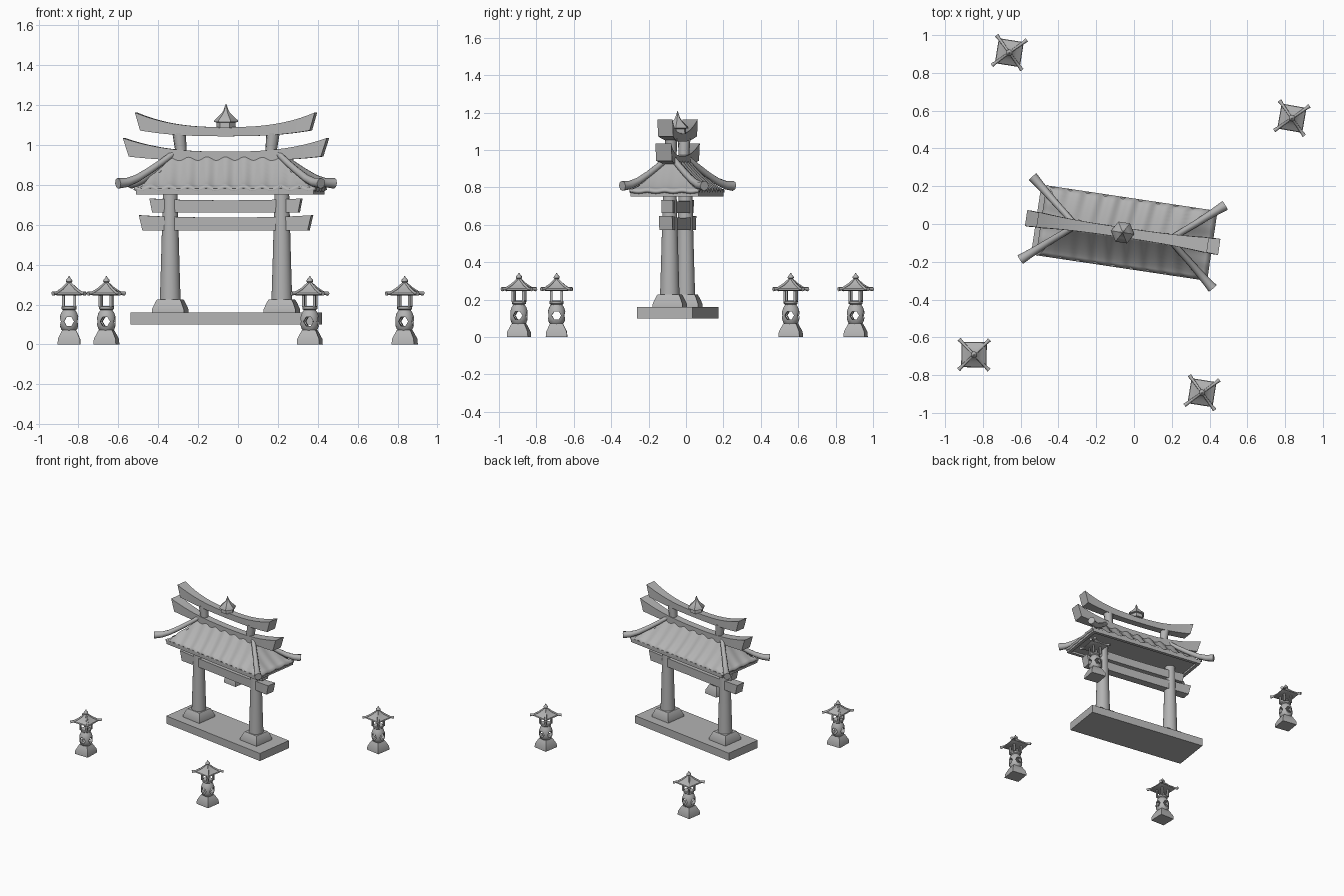
import bpy, bmesh, math
from mathutils import Matrix, Vector

if "Cube" in bpy.data.objects:
    bpy.data.objects.remove(bpy.data.objects["Cube"])

stone = bpy.data.materials.new("grey_stone")
stone.diffuse_color = (0.45, 0.45, 0.45, 1)
stone.use_nodes = True
stone.node_tree.nodes["Principled BSDF"].inputs["Base Color"].default_value = stone.diffuse_color


def place(name, data, matrix, angle=35):
    ob = bpy.data.objects.new(name, data)
    bpy.context.collection.objects.link(ob)
    if not data.materials:
        data.materials.append(stone)
    ob.matrix_world = matrix
    if ob.type == 'MESH':
        bpy.ops.object.select_all(action='DESELECT')
        ob.select_set(True)
        bpy.context.view_layer.objects.active = ob
        bpy.ops.object.shade_smooth_by_angle(angle=math.radians(angle))
    return ob


def to_mesh(name, bm):
    bmesh.ops.recalc_face_normals(bm, faces=bm.faces)
    me = bpy.data.meshes.new(name)
    bm.to_mesh(me)
    bm.free()
    return me


def skin(rings):
    """Closed solid through equal-length rings of points."""
    bm = bmesh.new()
    vs = [[bm.verts.new(p) for p in r] for r in rings]
    n = len(vs[0])
    for a, b in zip(vs, vs[1:]):
        for i in range(n):
            bm.faces.new((a[i], a[(i + 1) % n], b[(i + 1) % n], b[i]))
    bm.faces.new(vs[0])
    bm.faces.new(vs[-1])
    return bm


def lathe(name, profile, sides):
    """Profile of (radius, z); four sides means half-widths of a square."""
    k, off = (math.sqrt(2), math.pi / 4) if sides == 4 else (1, 0)
    return to_mesh(name, skin([[(r * k * math.cos(off + i * math.tau / sides),
                                 r * k * math.sin(off + i * math.tau / sides), z)
                                for i in range(sides)] for r, z in profile]))


def box(name, hx, hy, z0, z1):
    return to_mesh(name, skin([[(-hx, -hy, z), (hx, -hy, z), (hx, hy, z), (-hx, hy, z)]
                               for z in (z0, z1)]))


def beam(name, length, slant, low, low_end, high, high_end, w, w_end):
    """Upswept beam along x that swells towards slanted ends."""
    rings = []
    for i in range(25):
        s = i / 12 - 1
        k = abs(s) ** 2.6
        a, b = low + (low_end - low) * k, high + (high_end - high) * k
        h = w + (w_end - w) * k
        xb, xt = s * (length - slant), s * length
        rings.append([(xb, -h, a), (xb, h, a), (xt, h, b), (xt, -h, b)])
    return to_mesh(name, skin(rings))


def bar(name, points):
    """Round bar through (x, y, z, radius) points."""
    cu = bpy.data.curves.new(name, 'CURVE')
    cu.dimensions = '3D'
    cu.bevel_depth = 1
    cu.bevel_resolution = 2
    cu.use_fill_caps = True
    sp = cu.splines.new('POLY')
    sp.points.add(len(points) - 1)
    for p, (x, y, z, r) in zip(sp.points, points):
        p.co, p.radius = (x, y, z, 1), r
    sp.use_smooth = True
    return cu


def frame(x, y, degrees):
    return Matrix.Translation((x, y, 0)) @ Matrix.Rotation(math.radians(degrees), 4, 'Z')


# ---------------------------------------------------------------- gate
G = frame(-0.06, -0.045, -8.5)
place("platform", box("platform", 0.463, 0.151, 0.10, 0.16), G)

for side, name in ((-1, "left"), (1, "right")):
    P = G @ Matrix.Translation((side * 0.283, 0, 0))
    place(name + "_pillar_base", lathe("pillar_base", [
        (0.081, 0.155), (0.081, 0.175), (0.066, 0.212), (0.058, 0.226)], 4), P)
    place(name + "_pillar", lathe("pillar", [(0.053, 0.21), (0.047, 0.4), (0.036, 0.80)], 20), P)
    # short leaning strut between the two upper beams
    place(name + "_strut", bar("strut", [(side * 0.225, 0, 0.94, 0.027),
                                         (side * 0.238, 0, 1.06, 0.034)]), G)

place("lower_tie_beam", beam("lower_tie_beam", 0.437, 0.018, 0.572, 0.572, 0.637, 0.648, 0.03, 0.036), G)
place("upper_tie_beam", beam("upper_tie_beam", 0.384, 0.014, 0.662, 0.662, 0.723, 0.732, 0.026, 0.031), G)
place("ridge_beam", beam("ridge_beam", 0.517, 0.03, 0.92, 0.942, 0.967, 1.035, 0.027, 0.043), G)
place("top_beam", beam("top_beam", 0.456, 0.026, 1.044, 1.073, 1.09, 1.163, 0.026, 0.041), G)

# six-sided finial on the top beam
place("finial", lathe("finial", [
    (0.05, 1.085), (0.047, 1.113), (0.062, 1.116), (0.060, 1.124), (0.034, 1.148),
    (0.018, 1.165), (0.014, 1.172), (0.001, 1.207)], 6), G)


# ---------------------------------------------------------------- tiled roof
def roof_point(t, s, long_side, sign):
    hu, hv = 0.27 + 0.188 * t, 0.012 + 0.175 * t
    x, y = (s * hu, sign * hv) if long_side else (sign * hu, s * hv)
    run = x if long_side else y
    amp = 0.009 if long_side else 0.003
    z = 0.785 + 0.165 * (1 - t) ** 1.3 + amp * math.cos(math.tau * run / 0.094)
    return (x + 0.022 * t, y, z)


bm = bmesh.new()
for long_side, n in ((True, 96), (False, 32)):
    for sign in (-1, 1):
        g = [[bm.verts.new(roof_point(j / 8, 2 * i / n - 1, long_side, sign))
              for i in range(n + 1)] for j in range(9)]
        for j in range(8):
            for i in range(n):
                q = (g[j][i], g[j][i + 1], g[j + 1][i + 1], g[j + 1][i])
                bm.faces.new(q)
for f in bm.faces:
    f.normal_update()
    if f.normal.z < 0:
        f.normal_flip()
roof_mesh = bpy.data.meshes.new("tiled_roof")
bm.to_mesh(roof_mesh)
bm.free()
roof = place("tiled_roof", roof_mesh, G, 50)
sol = roof.modifiers.new("thickness", 'SOLIDIFY')
sol.thickness = 0.018
sol.offset = -1

# eave frame with a recessed ceiling
E = G @ Matrix.Translation((0.022, 0, 0))
for sign in (-1, 1):
    place("eave_rail", box("eave_rail", 0.45, 0.012, 0.752, 0.782), E @ Matrix.Translation((0, sign * 0.172, 0)))
    place("eave_end", box("eave_end", 0.012, 0.172, 0.752, 0.782), E @ Matrix.Translation((sign * 0.438, 0, 0)))
place("ceiling", box("ceiling", 0.44, 0.17, 0.766, 0.778), E)

# four hip bars with upturned tips
for sx in (-1, 1):
    for sy in (-1, 1):
        place("hip_bar", bar("hip_bar", [
            (sx * 0.265, sy * 0.012, 0.958, 0.016), (sx * 0.32, sy * 0.058, 0.912, 0.017),
            (sx * 0.375, sy * 0.103, 0.87, 0.018), (sx * 0.43, sy * 0.15, 0.832, 0.020),
            (sx * 0.475, sy * 0.188, 0.812, 0.023), (sx * 0.515, sy * 0.222, 0.808, 0.027)]), G)

# ---------------------------------------------------------------- stone lanterns
lantern = {
    "lantern_foot": lathe("lantern_foot", [(0.057, 0), (0.055, 0.028), (0.041, 0.058), (0.034, 0.072)], 4),
    "lantern_collar": lathe("lantern_collar", [(0.03, 0.172), (0.038, 0.178), (0.038, 0.19), (0.034, 0.194)], 12),
    "lantern_roof": lathe("lantern_roof", [(0.06, 0.246), (0.067, 0.25), (0.064, 0.258), (0.037, 0.276),
                                           (0.018, 0.298), (0.008, 0.312)], 4),
    "lantern_knob": lathe("lantern_knob", [(0.010, 0.298), (0.010, 0.308), (0.017, 0.316), (0.015, 0.325),
                                           (0.006, 0.334), (0.002, 0.343)], 10),
}

# round body pierced by crossing six-sided holes
body = place("lantern_body", lathe("lantern_body", [
    (0.027, 0.062), (0.040, 0.076), (0.047, 0.095), (0.049, 0.115), (0.047, 0.137),
    (0.040, 0.158), (0.028, 0.176)], 16), Matrix.Identity(4))
cutters = []
for turn in (0, 90):
    rot = Matrix.Rotation(math.radians(turn), 4, 'Z') @ Matrix.Rotation(math.pi / 2, 4, 'X')
    c = place("hole_cutter", lathe("hole_cutter", [(0.025, -0.1), (0.025, 0.1)], 6),
              Matrix.Translation((0, 0, 0.115)) @ rot)
    c.hide_render = True
    m = body.modifiers.new("hole", 'BOOLEAN')
    m.operation, m.solver, m.object = 'DIFFERENCE', 'EXACT', c
    cutters.append(c)
bpy.context.view_layer.update()
dg = bpy.context.evaluated_depsgraph_get()
lantern["lantern_body"] = bpy.data.meshes.new_from_object(body.evaluated_get(dg))
for ob in cutters + [body]:
    bpy.data.objects.remove(ob)

post = box("lantern_post", 0.006, 0.006, 0.188, 0.256)
for i, (x, y, turn) in enumerate(((-0.66, 0.907, -9), (0.836, 0.56, -10),
                                  (-0.847, -0.692, -1), (0.36, -0.893, -9))):
    L = frame(x, y, turn)
    for name, me in lantern.items():
        place(name, me, L)
    for sx in (-1, 1):
        for sy in (-1, 1):
            place("lantern_post", post, L @ Matrix.Translation((sx * 0.028, sy * 0.028, 0)))
            place("lantern_hip_bar", bar("lantern_hip_bar", [
                (sx * 0.008, sy * 0.008, 0.306, 0.006), (sx * 0.036, sy * 0.036, 0.277, 0.007),
                (sx * 0.060, sy * 0.060, 0.259, 0.008), (sx * 0.080, sy * 0.080, 0.255, 0.011)]), L)
